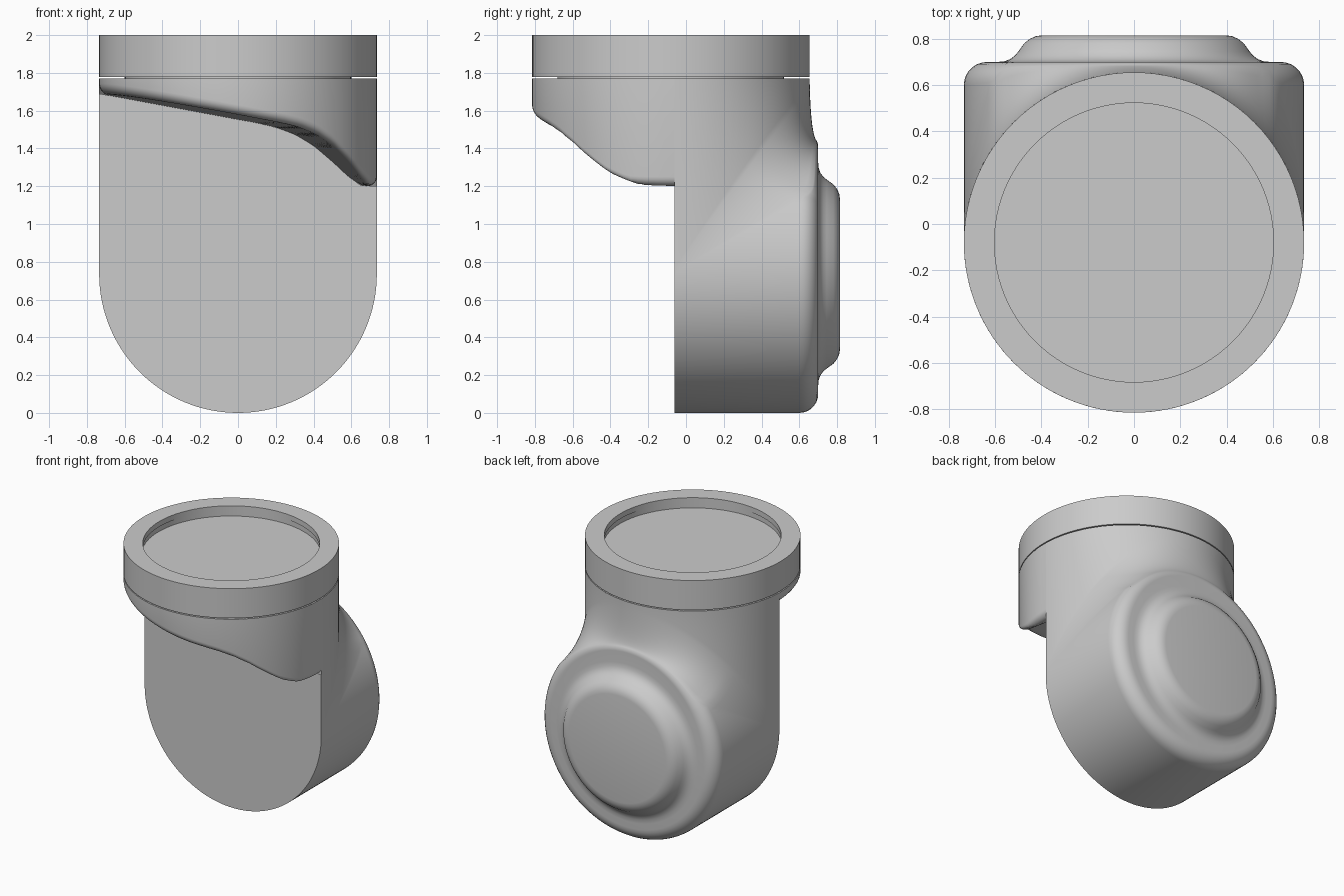
import bpy, bmesh
from math import sin, cos, pi, sqrt, asin, radians

if "Cube" in bpy.data.objects:
    bpy.data.objects.remove(bpy.data.objects["Cube"])

R = 0.735          # radius of arm and neck
CY = -0.08         # neck axis, y
CZ = 0.735         # arm axis, z
FRONT = -0.06      # flat front face, y


def add_grid(bm, rows):
    vs = [[bm.verts.new(p) for p in row] for row in rows]
    for a, b in zip(vs, vs[1:]):
        for i in range(len(a) - 1):
            bm.faces.new((a[i], a[i + 1], b[i + 1], b[i]))


def finish(bm, name):
    bmesh.ops.remove_doubles(bm, verts=bm.verts, dist=0.0004)
    bmesh.ops.recalc_face_normals(bm, faces=bm.faces)
    me = bpy.data.meshes.new(name)
    bm.to_mesh(me)
    bm.free()
    ob = bpy.data.objects.new(name, me)
    bpy.context.collection.objects.link(ob)
    bpy.ops.object.select_all(action='DESELECT')
    ob.select_set(True)
    bpy.context.view_layer.objects.active = ob
    bpy.ops.object.shade_smooth_by_angle(angle=radians(50))
    return ob


# Height of the sloping underside of the overhang
LIP = [(-1.1, 1.755), (-.735, 1.69), (.0, 1.553), (.1, 1.535), (.2, 1.512), (.3, 1.475),
       (.4, 1.415), (.5, 1.33), (.58, 1.255), (.65, 1.205), (.7, 1.2), (.9, 1.2)]


def lip(x, y):
    u = x + 0.2 * (y - FRONT)
    for (a, za), (b, zb) in zip(LIP, LIP[1:]):
        if u <= b:
            return za + (zb - za) * (u - a) / (b - a)
    return LIP[-1][1]


# Back boss profile: (radius, y)
BOSS = [(0, .815), (.40, .815), (.425, .811), (.45, .80), (.475, .78), (.50, .745),
        (.515, .727), (.535, .712), (.56, .703), (.59, .70)]


def body_column(t, upper):
    c, s = cos(t), R * sin(t)
    up = max(0, sin(t)) if upper else 0
    rf = 0.1 - 0.04 * up ** 2                    # rear edge fillet
    y0 = 0.70 - rf
    y2 = FRONT
    if upper:                                    # smooth minimum of two limits
        a, b = CY + 1.75 * s, y0 + 0.8 * rf
        y2 = max(FRONT, (a + b - sqrt((a - b) ** 2 + 0.004)) / 2)
    a_end = asin((y2 - y0) / rf) if y2 > y0 else 0
    prof = list(BOSS)
    for i in range(8):
        a = pi / 2 + (a_end - pi / 2) * i / 7
        prof.append((R - rf + rf * cos(a), y0 + rf * sin(a)))
    r2 = prof[-1][0]
    pts = [(r * c, y, CZ + r * sin(t)) for r, y in prof]
    p2 = (r2 * c, y2, CZ + r2 * sin(t))
    if not upper:
        return pts + [p2]
    # blend from arm up into the neck
    y1 = max(CY + s, FRONT)
    p0 = (R * c, y1, CZ + s + 0.5 * s * (1 - 0.25 * up * up))
    w = 0.55 + 0.15 * up ** 4
    p1 = tuple(w * k + (1 - w) * (a + b) / 2 for k, a, b in zip((R * c, y1, CZ + s), p0, p2))
    for i in range(13):
        k = i / 12
        pts.append(tuple((1 - k) ** 2 * a + 2 * k * (1 - k) * b + k * k * d
                         for a, b, d in zip(p2, p1, p0)))
    return pts + [(R * c, y1, 1.77)]


bm = bmesh.new()
N = 64
# Arm with its round back, blended into the neck
add_grid(bm, [body_column(pi * i / N, True) for i in range(N + 1)])
add_grid(bm, [body_column(pi + pi * i / N, False) for i in range(N + 1)])

# Flat front face
rows = []
for i in range(N + 1):
    t = pi * i / N
    x = R * cos(t)
    rows.append([(x, FRONT, CZ - R * sin(t)), (x, FRONT, max(lip(x, FRONT), CZ))])
add_grid(bm, rows)

# Front overhang of the neck with a rounded lower edge
E = 0.05
radii = [(R - E) * i / 24 for i in range(25)] + [R - E + E * sin(pi / 2 * i / 6) for i in range(1, 7)]
rows = []
for i in range(N + 1):
    p = -pi / 2 + pi * i / N
    row = []
    for rho in radii:
        x, y = rho * sin(p), min(CY - rho * cos(p), FRONT)
        if i in (0, N) or rho == 0:
            y = FRONT
        d = max(0, rho - (R - E))
        row.append((x, y, lip(x, y) + E - sqrt(max(0, E * E - d * d))))
    row.append((row[-1][0], row[-1][1], 1.77))
    rows.append(row)
add_grid(bm, rows)
finish(bm, "elbow_body")

# Collar ring with groove below and recessed top
PROFILE = [(R, 1.768), (.60, 1.768), (.60, 1.778), (R, 1.778), (R, 2.0),
           (.603, 2.0), (.603, 1.96), (.61, 1.96), (.61, 1.92), (0, 1.92)]
bm = bmesh.new()
M = 96
add_grid(bm, [[(r * cos(2 * pi * i / M), CY + r * sin(2 * pi * i / M), z) for r, z in PROFILE]
              for i in range(M + 1)])
finish(bm, "collar_ring")
